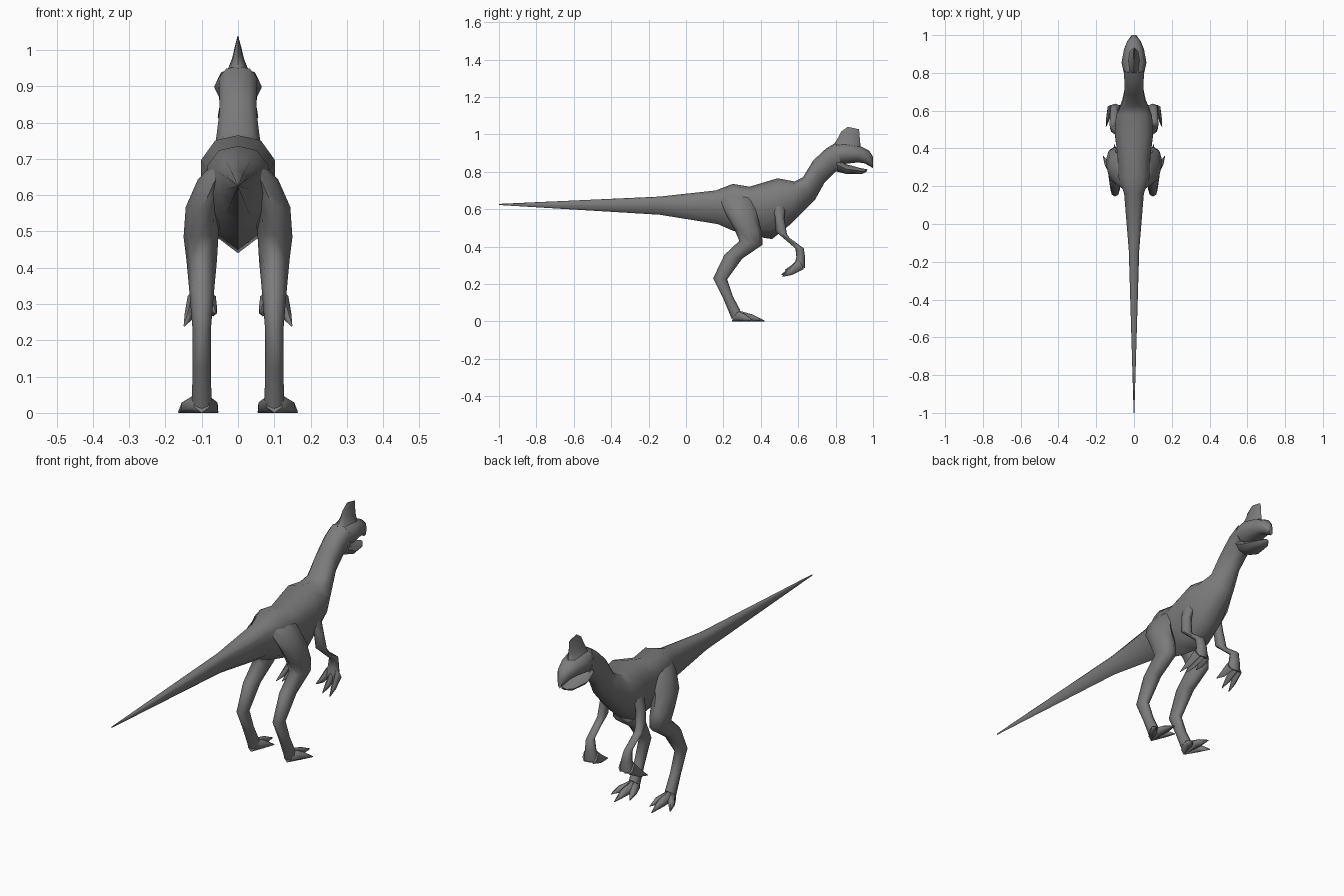
import bpy, bmesh, math

# Dark grey skin
skin = bpy.data.materials.new("dark_grey")
skin.diffuse_color = (.2, .2, .2, 1)


def loft(name, rings, n=8, skew=0.0, mirror=False):
    """Skin closed rings: (y1, z1, y2, z2, half_width, x_centre), ends capped."""
    bm = bmesh.new()
    for side in ((1, -1) if mirror else (1,)):
        loops = []
        for y1, z1, y2, z2, w, x in rings:
            loop = []
            for i in range(n):
                a = 2 * math.pi * i / n
                h = math.cos(a) + skew * math.sin(a) ** 2
                cy = (y1 + y2) / 2 + h * (y1 - y2) / 2
                cz = (z1 + z2) / 2 + h * (z1 - z2) / 2
                loop.append(bm.verts.new((side * (x + w * math.sin(a)), cy, cz)))
            loops.append(loop)
        for a, b in zip(loops, loops[1:]):
            for i in range(n):
                j = (i + 1) % n
                bm.faces.new((a[i], a[j], b[j], b[i]))
        bm.faces.new(loops[0])
        bm.faces.new(loops[-1])
    bmesh.ops.recalc_face_normals(bm, faces=bm.faces)
    mesh = bpy.data.meshes.new(name)
    bm.to_mesh(mesh)
    bm.free()
    mesh.materials.append(skin)
    ob = bpy.data.objects.new(name, mesh)
    bpy.context.collection.objects.link(ob)
    bpy.ops.object.select_all(action='DESELECT')
    ob.select_set(True)
    bpy.context.view_layer.objects.active = ob
    bpy.ops.object.shade_smooth_by_angle(angle=math.radians(65))
    return ob


# Tail, torso and neck in one skin
loft("body", [
    (-1.0, .628, -1.0, .622, .002, 0),
    (-.14, .667, -.14, .57, .029, 0),
    (.16, .70, .17, .52, .055, 0),
    (.25, .735, .25, .485, .088, 0),
    (.34, .72, .36, .455, .09, 0),
    (.49, .765, .46, .44, .107, 0),
    (.58, .748, .56, .52, .10, 0),
    (.625, .77, .69, .65, .065, 0),
    (.68, .86, .74, .74, .053, 0),
    (.75, .925, .80, .80, .054, 0),
    (.80, .955, .84, .80, .056, 0),
], n=10, skew=.3)

# Skull with beak
loft("skull", [
    (.79, .95, .81, .84, .054, 0),
    (.86, .955, .85, .842, .066, 0),
    (.93, .938, .92, .85, .053, 0),
    (.98, .912, .955, .845, .036, 0),
    (1.0, .88, 1.0, .82, .012, 0),
], n=8)

# Lower jaw
loft("lower_jaw", [
    (.80, .88, .81, .80, .052, 0),
    (.85, .842, .86, .787, .056, 0),
    (.93, .82, .94, .788, .036, 0),
    (.97, .812, .965, .80, .014, 0),
], n=8)

# Wedge crest sweeping up from the back of the head
loft("crest", [
    (.765, .90, .95, .90, .06, 0),
    (.79, .945, .935, .93, .032, 0),
    (.815, .985, .93, .965, .017, 0),
    (.83, 1.015, .928, 1.0, .009, 0),
    (.865, 1.04, .925, 1.027, .002, 0),
], n=8)

# Hind legs from hip to ankle
loft("hind_legs", [
    (.18, .69, .34, .705, .03, .03),
    (.19, .635, .36, .65, .045, .066),
    (.215, .565, .38, .57, .046, .098),
    (.26, .49, .405, .48, .048, .102),
    (.285, .43, .41, .41, .042, .10),
    (.205, .355, .30, .335, .035, .10),
    (.145, .23, .22, .225, .025, .10),
    (.20, .12, .25, .135, .025, .10),
    (.245, .012, .29, .06, .027, .10),
], n=8, mirror=True)

# Toes fan out from each foot: tip x, tip y
for label, tx, ty in (("inner", .056, .365), ("middle", .103, .42), ("outer", .163, .36)):
    mx = .1 + (tx - .1) * .6
    loft(label + "_toes", [
        (.265, .062, .245, 0, .024, .10),
        (.25 + (ty - .25) * .6, .038, .25 + (ty - .25) * .55, 0, .02, mx),
        (ty, .005, ty, 0, .002, tx),
    ], n=6, mirror=True)

# Arms from shoulder to palm
loft("arms", [
    (.45, .66, .54, .66, .02, .068),
    (.475, .56, .525, .55, .022, .098),
    (.48, .48, .54, .465, .023, .105),
    (.515, .45, .555, .445, .021, .108),
    (.585, .39, .63, .39, .02, .105),
    (.59, .345, .637, .34, .028, .10),
    (.58, .30, .635, .285, .035, .10),
], n=8, mirror=True)

# Curled clawed fingers: root x, tip x, tip y, tip z
for label, rx, tx, ty, tz in (("inner", .075, .062, .53, .275),
                              ("middle", .10, .112, .51, .25),
                              ("outer", .125, .148, .515, .24)):
    my, mz = (ty + .60) / 2, (tz + .28) / 2
    loft(label + "_fingers", [
        (.60, .335, .63, .28, .016, rx),
        (my, mz + .024, my + .01, mz - .012, .012, (rx + tx) / 2),
        (ty, tz + .002, ty, tz - .002, .002, tx),
    ], n=6, mirror=True)
